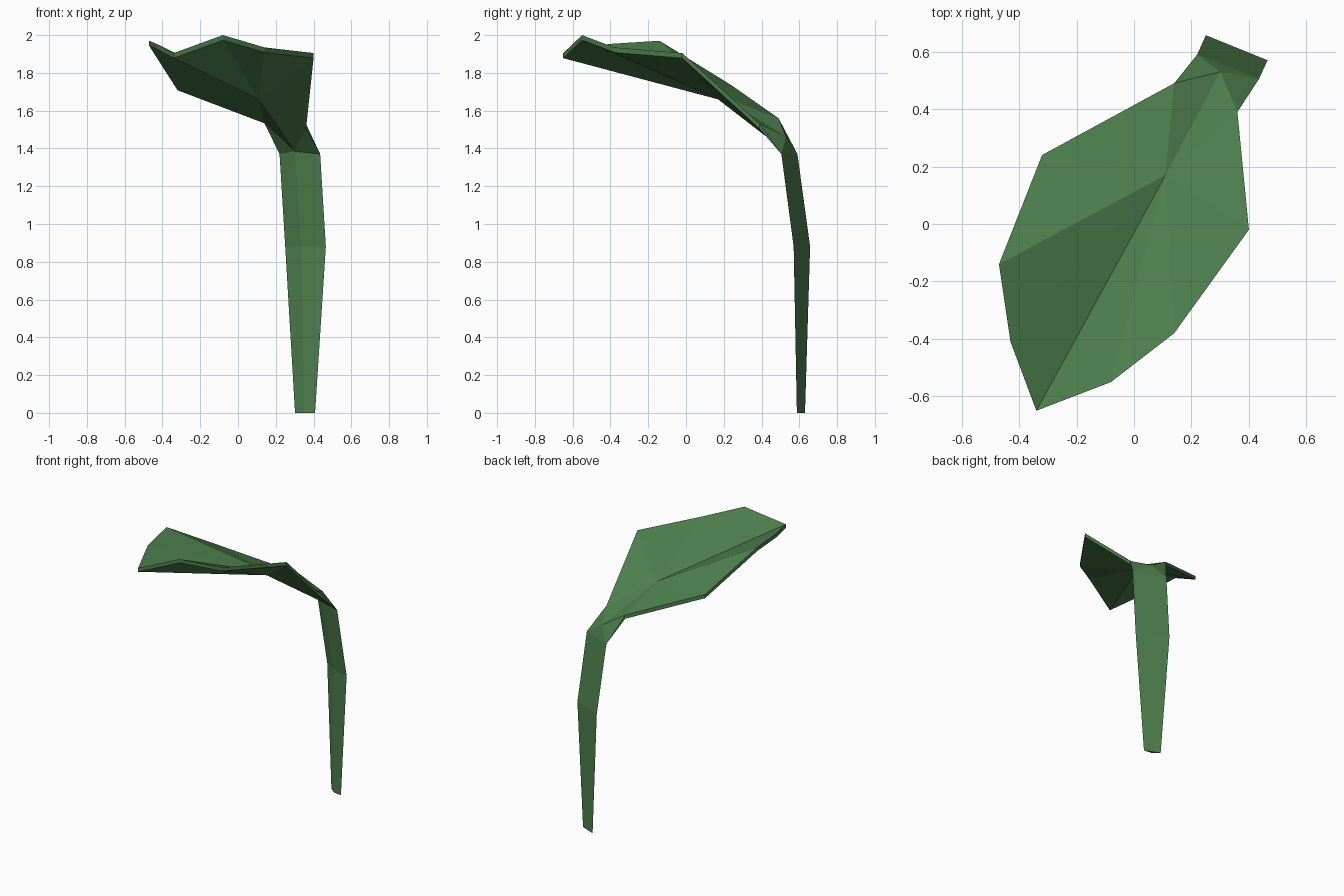
import bpy, bmesh
from mathutils import Vector

if "Cube" in bpy.data.objects:
    bpy.data.objects.remove(bpy.data.objects["Cube"])

green = bpy.data.materials.new("leaf green")
green.diffuse_color = (0.075, 0.21, 0.075, 1)
green.use_nodes = True
green.node_tree.nodes["Principled BSDF"].inputs["Base Color"].default_value = green.diffuse_color


def finish(name, bm):
    """Weld, orient and store a closed flat-shaded part."""
    bmesh.ops.remove_doubles(bm, verts=bm.verts[:], dist=0.0005)
    bmesh.ops.recalc_face_normals(bm, faces=bm.faces[:])
    mesh = bpy.data.meshes.new(name)
    bm.to_mesh(mesh)
    bm.free()
    mesh.materials.append(green)
    ob = bpy.data.objects.new(name, mesh)
    bpy.context.collection.objects.link(ob)
    return ob


# Shared neck corners where the blade meets the stalk
neck_l, neck_r = (0.22, 0.59, 1.37), (0.435, 0.505, 1.37)
neck_top, neck_under = (0.30, 0.53, 1.46), (0.30, 0.525, 1.385)

# Leaf blade: folded fan around the centre of the midrib, with a thin rim
centre = (0.11, 0.17, 1.687)
rim = [(0.14, 0.49, 1.56), (-0.32, 0.24, 1.735), (-0.47, -0.14, 1.97),
       (-0.43, -0.41, 1.953), (-0.34, -0.65, 1.905), (-0.08, -0.55, 2.0),
       (0.14, -0.38, 1.935), (0.40, -0.02, 1.905), (0.36, 0.39, 1.53)]
drop = Vector((0, 0, -0.027))

bm = bmesh.new()
left, right = bm.verts.new(neck_l), bm.verts.new(neck_r)
layers = []
for offset, neck in ((Vector(), neck_top), (drop, neck_under)):
    c = bm.verts.new(Vector(centre) + offset)
    n = bm.verts.new(neck)
    ring = [bm.verts.new(Vector(p) + offset) for p in rim]
    for a, b in zip(ring, ring[1:]):
        bm.faces.new((c, a, b))
    for tri in ((c, n, ring[0]), (c, ring[-1], n),
                (n, left, ring[0]), (n, ring[-1], right), (n, left, right)):
        bm.faces.new(tri)
    layers.append(ring)
top, low = layers
for i in range(len(rim) - 1):
    bm.faces.new((top[i], low[i], low[i + 1], top[i + 1]))
bm.faces.new((left, low[0], top[0]))
bm.faces.new((right, top[-1], low[-1]))
finish("leaf_blade", bm)

# Stalk: flat ribbon with a slight ridge down its front
sections = [[(0.302, 0.63, 0), (0.408, 0.587, 0), (0.35, 0.592, 0)],
            [(0.25, 0.657, 0.88), (0.465, 0.57, 0.88), (0.335, 0.603, 0.88)],
            [neck_l, neck_r, neck_under]]
bm = bmesh.new()
rings = [[bm.verts.new(p) for p in s] for s in sections]
for lo, hi in zip(rings, rings[1:]):
    for i in range(3):
        j = (i + 1) % 3
        bm.faces.new((lo[i], lo[j], hi[j], hi[i]))
bm.faces.new(rings[0])
bm.faces.new(rings[-1])
finish("leaf_stalk", bm)
